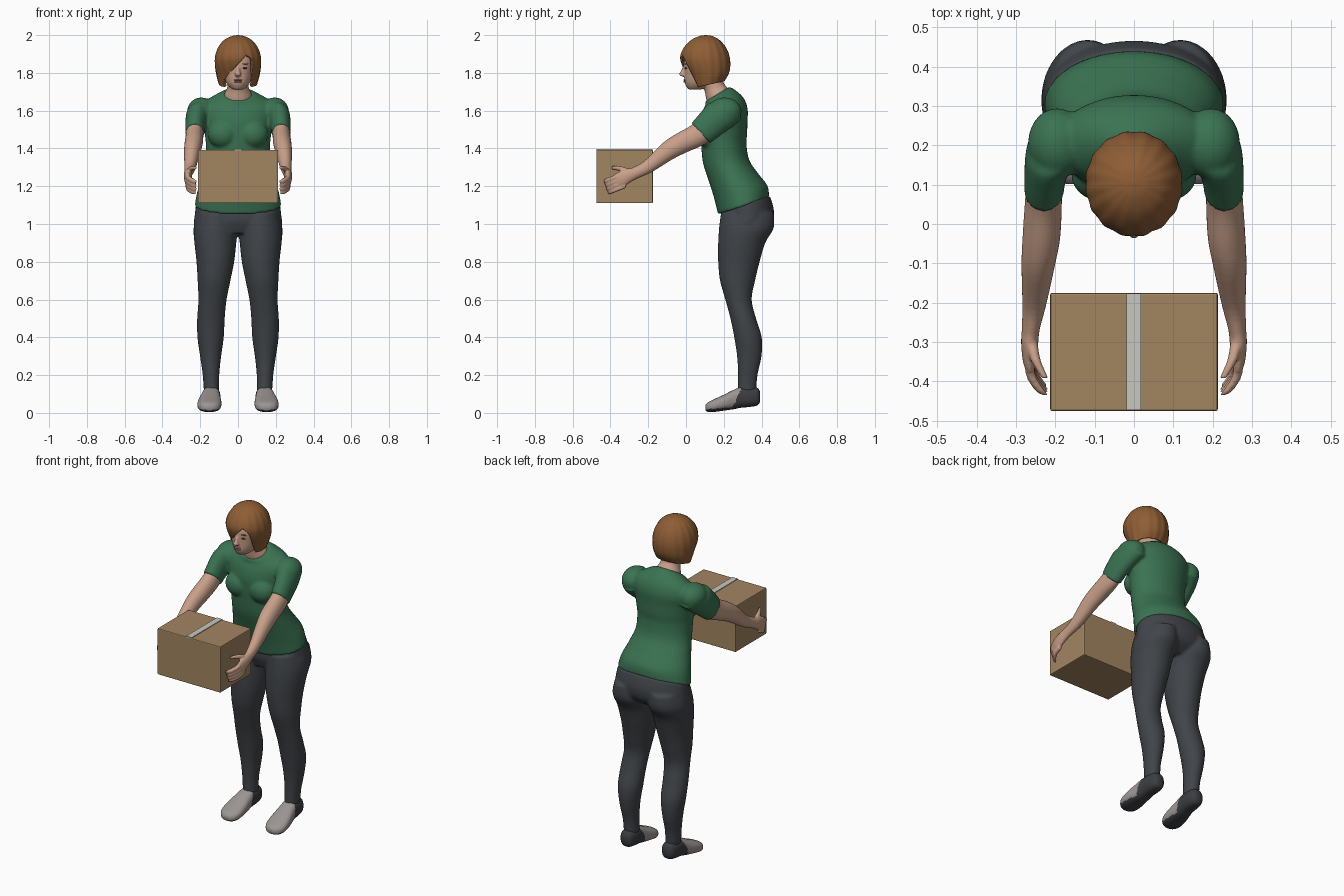
import bpy, bmesh
from math import sin, cos, tau, pi, copysign, atan2
from mathutils import Matrix, Vector

cube = bpy.data.objects.get("Cube")
if cube:
    bpy.data.objects.remove(cube, do_unlink=True)


def material(name, r, g, b):
    m = bpy.data.materials.new(name)
    m.use_nodes = True
    m.diffuse_color = (r, g, b, 1)
    bsdf = next(n for n in m.node_tree.nodes if n.type == 'BSDF_PRINCIPLED')
    bsdf.inputs["Base Color"].default_value = (r, g, b, 1)
    bsdf.inputs["Roughness"].default_value = 0.8
    return m


SKIN = material("skin", 0.58, 0.35, 0.25)
HAIR = material("auburn_hair", 0.27, 0.11, 0.035)
GREEN = material("green_cloth", 0.043, 0.17, 0.085)
SLATE = material("slate_cloth", 0.052, 0.058, 0.066)
CARD = material("cardboard", 0.36, 0.235, 0.12)
TAPE = material("tape", 0.58, 0.57, 0.52)
GREY = material("shoe_grey", 0.33, 0.30, 0.29)
DARK = material("shoe_dark", 0.045, 0.047, 0.053)
LIP = material("lip", 0.42, 0.18, 0.14)
EYE = material("eye_dark", 0.05, 0.03, 0.025)


def spline(rows, n):
    """Smoothly fill in n steps between the given rings."""
    out = []
    for i in range(len(rows) - 1):
        a, b = rows[max(i - 1, 0)], rows[i]
        c, d = rows[i + 1], rows[min(i + 2, len(rows) - 1)]
        for k in range(n):
            t = k / n
            out.append([q + t / 2 * (r - p + t * (2 * p - 5 * q + 4 * r - s
                        + t * (3 * (q - r) + s - p))) for p, q, r, s in zip(a, b, c, d)])
    return out + [rows[-1]]


def loft(bm, rows, sides=32, n=5, side=1, power=1.0):
    """Rings of x, y, z, half width, half depth, tilt about the x axis."""
    loops = []
    for x, y, z, a, b, t in spline(rows, n):
        a, b = max(a, 0.002), max(b, 0.002)
        loop = []
        for i in range(sides):
            c, s = cos(tau * i / sides), sin(tau * i / sides)
            c, s = (copysign(abs(v) ** power, v) for v in (c, s))
            loop.append(bm.verts.new((side * (x + a * c), y + b * s * cos(t), z + b * s * sin(t))))
        loops.append(loop)
    for p, q in zip(loops, loops[1:]):
        for i in range(sides):
            j = (i + 1) % sides
            bm.faces.new((p[i], p[j], q[j], q[i]))
    bm.faces.new(loops[0])
    bm.faces.new(loops[-1])


def blob(bm, place, size):
    bmesh.ops.create_uvsphere(bm, u_segments=24, v_segments=16, radius=1,
                              matrix=Matrix.Translation(place) @ Matrix.Diagonal((*size, 1)))


def finish(name, bm, *mats, voxel=0, relax=4, smooth=True):
    bmesh.ops.recalc_face_normals(bm, faces=bm.faces[:])
    mesh = bpy.data.meshes.new(name)
    bm.to_mesh(mesh)
    bm.free()
    for m in mats:
        mesh.materials.append(m)
    for p in mesh.polygons:
        p.use_smooth = smooth
    ob = bpy.data.objects.new(name, mesh)
    bpy.context.scene.collection.objects.link(ob)
    if voxel:  # fuse overlapping volumes into one skin
        r = ob.modifiers.new("fuse", 'REMESH')
        r.mode, r.voxel_size, r.use_smooth_shade = 'VOXEL', voxel, True
        s = ob.modifiers.new("relax", 'SMOOTH')
        s.factor, s.iterations = 0.5, relax
    return ob


# Shirt: torso, bust, shoulders and short sleeves
bm = bmesh.new()
loft(bm, [(0, .305, 1.095, .23, .142, .32), (0, .29, 1.17, .216, .145, .22),
          (0, .25, 1.25, .19, .132, .15), (0, .213, 1.33, .17, .123, .05),
          (0, .2, 1.42, .17, .12, 0), (0, .2, 1.48, .177, .124, 0),
          (0, .2, 1.54, .188, .125, 0), (0, .207, 1.6, .2, .12, .05),
          (0, .203, 1.645, .18, .105, .2), (0, .18, 1.675, .12, .085, .45),
          (0, .165, 1.687, .083, .076, .55)], sides=48)
for s in (1, -1):
    blob(bm, (s * .08, .125, 1.475), (.08, .068, .075))
    blob(bm, (s * .195, .205, 1.595), (.075, .09, .075))
    loft(bm, [(.19, .22, 1.6, .07, .085, -.5), (.212, .18, 1.575, .063, .088, -.8),
              (.225, .125, 1.525, .054, .08, -.85), (.229, .078, 1.48, .05, .073, -.82)], side=s)
finish("shirt", bm, GREEN, voxel=.008, relax=6)

# Trousers: pelvis and two legs
bm = bmesh.new()
loft(bm, [(0, .315, 1.11, .222, .135, .3), (0, .325, 1.05, .229, .142, .15),
          (0, .32, 1.0, .233, .13, 0), (0, .3, .95, .21, .09, 0)], sides=48)
for s in (1, -1):
    loft(bm, [(.115, .325, 1.06, .1, .14, 0), (.119, .32, .98, .116, .145, 0),
              (.12, .295, .9, .111, .125, 0), (.12, .28, .8, .1, .11, 0),
              (.127, .273, .7, .087, .093, 0), (.135, .278, .6, .075, .07, 0),
              (.143, .303, .5, .073, .068, 0), (.145, .328, .4, .07, .073, 0),
              (.145, .335, .3, .056, .065, 0), (.143, .327, .2, .044, .052, 0),
              (.14, .323, .11, .041, .049, 0)], side=s)
finish("trousers", bm, SLATE, voxel=.008, relax=6)

for s, label in ((1, "left"), (-1, "right")):
    # Arm with palm, four fingers and thumb
    bm = bmesh.new()
    loft(bm, [(.226, .13, 1.525, .045, .06, -.85), (.23, .06, 1.47, .047, .062, -.87),
              (.235, -.03, 1.425, .048, .057, -.9), (.243, -.1, 1.383, .043, .05, -.95),
              (.253, -.2, 1.305, .031, .036, -.98), (.262, -.265, 1.272, .023, .032, -1.1),
              (.265, -.3, 1.258, .022, .036, -1.2), (.266, -.345, 1.236, .017, .042, -1.3),
              (.264, -.368, 1.23, .012, .036, -1.3)], side=s, sides=24)
    r = .0125
    for i in range(4):
        k, y = 1.262 - .02 * i, .007 * i
        loft(bm, [(.266, y - .34, k, r, r, pi / 2), (.262, y - .385, k - .018, r, r, pi / 2),
                  (.24, y - .422, k - .032, r, r, pi / 2), (.224, y - .435, k - .036, .008, .008, pi / 2)],
             side=s, sides=12, n=4)
    loft(bm, [(.262, -.29, 1.27, .016, .018, pi / 2), (.25, -.345, 1.292, .013, .014, pi / 2),
              (.226, -.392, 1.298, .009, .009, pi / 2)], side=s, sides=12)
    finish(label + "_arm", bm, SKIN, voxel=.005, relax=3)

    # Slip-on shoe: grey upper, dark heel and sole
    bm = bmesh.new()
    t = pi / 2
    loft(bm, [(.139, .393, .085, .02, .025, t), (.14, .378, .086, .038, .046, t),
              (.141, .34, .085, .047, .053, t), (.143, .29, .082, .049, .055, t),
              (.146, .25, .07, .054, .051, t), (.15, .2, .054, .062, .042, t),
              (.152, .15, .039, .062, .034, t), (.152, .118, .031, .047, .026, t),
              (.152, .102, .027, .022, .014, t)], side=s, sides=40, n=6, power=.8)
    for f in bm.faces:
        c = f.calc_center_median()
        f.material_index = int(c.y > .235 + .45 * c.z or c.z < .018 + .08 * (c.y - .1))
    finish(label + "_shoe", bm, GREY, DARK)

# Head, neck and nose
bm = bmesh.new()
loft(bm, [(0, .19, 1.6, .07, .06, .5), (0, .168, 1.68, .073, .066, .5),
          (0, .15, 1.725, .056, .055, .3), (0, .12, 1.8, .053, .053, 0)])
loft(bm, [(0, .045, 1.712, .025, .03, 0), (0, .058, 1.722, .042, .053, 0),
          (0, .073, 1.75, .064, .08, 0), (0, .087, 1.8, .08, .096, 0),
          (0, .09, 1.87, .084, .098, 0), (0, .1, 1.94, .06, .075, 0)])
loft(bm, [(0, -.003, 1.84, .009, .009, 0), (0, -.015, 1.808, .011, .014, 0),
          (0, -.018, 1.79, .017, .019, 0), (0, -.008, 1.78, .011, .009, 0)], sides=16)
finish("head", bm, SKIN, voxel=.005, relax=3)

# Eyes, brows and lips
for name, mat, x, y, z, size in (("eye", EYE, .035, .0, 1.825, (.014, .007, .004)),
                                 ("brow", HAIR, .037, -.001, 1.848, (.019, .007, .003))):
    for s, label in ((1, "left_"), (-1, "right_")):
        bm = bmesh.new()
        blob(bm, (s * x, y, z), size)
        finish(label + name, bm, mat)
bm = bmesh.new()
for z in (1.753, 1.762):
    blob(bm, (0, -.005, z), (.022, .009, .005))
finish("lips", bm, LIP)

# Bob haircut: lobed cap with a slanting fringe cut open over the face
bm = bmesh.new()
loft(bm, [(0, .122, 1.738, .1, .084, .22), (0, .121, 1.785, .113, .107, .12),
          (0, .107, 1.84, .122, .128, 0), (0, .1, 1.885, .121, .131, 0),
          (0, .1, 1.93, .107, .114, 0), (0, .102, 1.97, .078, .08, 0),
          (0, .105, 1.993, .038, .04, 0), (0, .105, 2.0, .004, .004, 0)], sides=96, n=6)
bmesh.ops.delete(bm, geom=[f for f in bm.faces if len(f.verts) > 4 and f.calc_center_median().z < 1.8],
                 context='FACES_ONLY')
for v in bm.verts:
    dx, dy = v.co.x, v.co.y - .105
    k = 1 + .012 * sin(atan2(dy, dx) * 16 + v.co.z * 6)
    v.co.x, v.co.y = dx * k, .105 + dy * k
fringe = Vector((-.1, 0, 1.735)), Vector((-1.1, 0, 1))
edge = Vector((0, .068, 1.72)), Vector((0, 1, .5))
for co, no in (fringe, edge):
    bmesh.ops.bisect_plane(bm, geom=bm.verts[:] + bm.edges[:] + bm.faces[:], plane_co=co, plane_no=no)
bmesh.ops.delete(bm, geom=[f for f in bm.faces if all(
    (f.calc_center_median() - co).dot(no) < 0 for co, no in (fringe, edge))], context='FACES')
hair = finish("hair", bm, HAIR)
solid = hair.modifiers.new("thickness", 'SOLIDIFY')
solid.thickness, solid.offset = .014, -1


def block(name, mat, low, high, bevel=0):
    low, high = Vector(low), Vector(high)
    bm = bmesh.new()
    bmesh.ops.create_cube(bm, size=1, matrix=Matrix.Translation((low + high) / 2)
                          @ Matrix.Diagonal((*(high - low), 1)))
    if bevel:
        bmesh.ops.bevel(bm, geom=bm.edges[:], offset=bevel, segments=2, profile=.5, affect='EDGES')
    finish(name, bm, mat, smooth=False)


# Carried carton and its tape strip
block("carton", CARD, (-.213, -.475, 1.11), (.213, -.175, 1.392), .005)
block("tape_strip", TAPE, (-.019, -.473, 1.39), (.018, -.177, 1.396))
